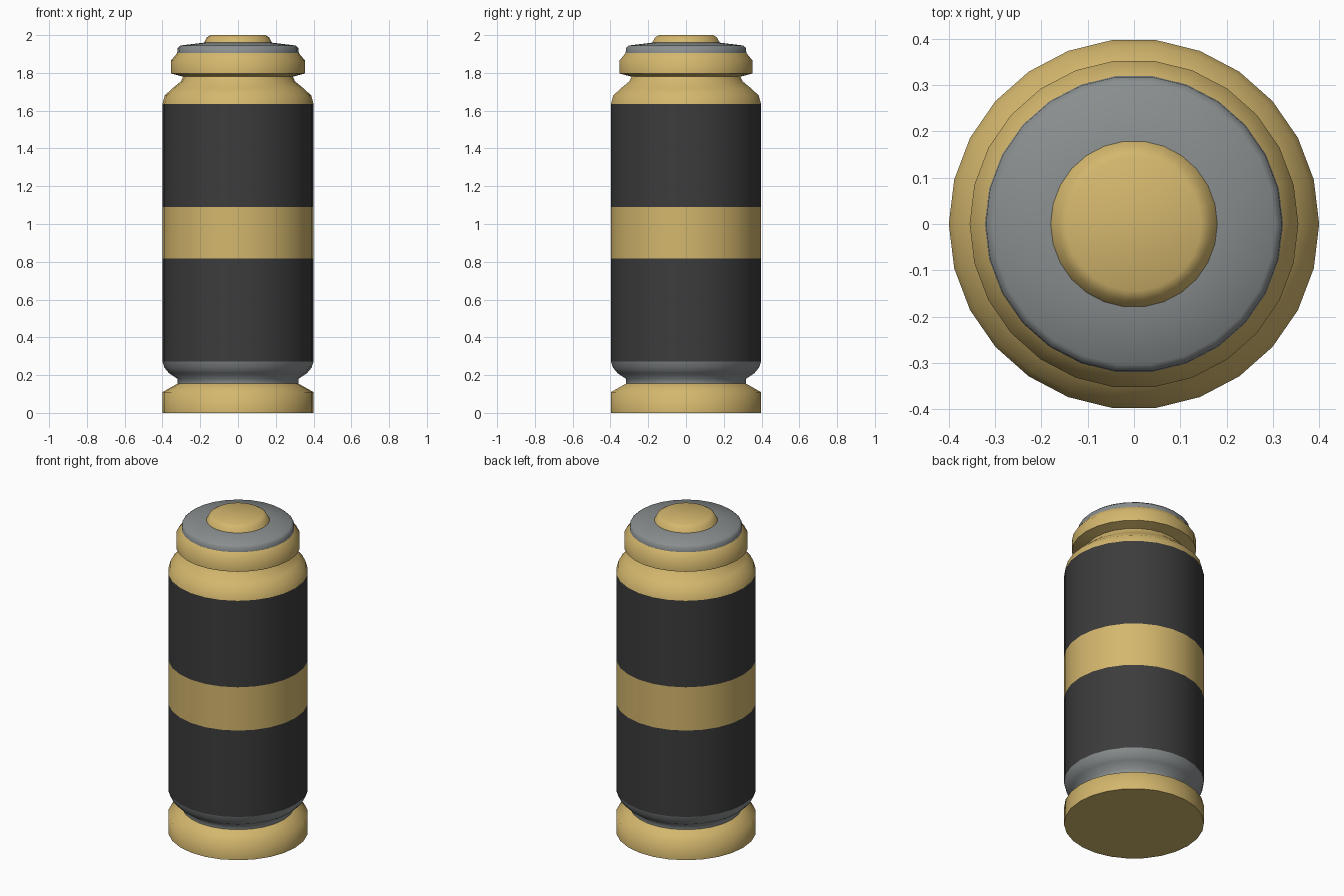
import bpy, bmesh, math

if "Cube" in bpy.data.objects:
    bpy.data.objects.remove(bpy.data.objects["Cube"])

SIDES = 26


def material(name, rgb):
    m = bpy.data.materials.new(name)
    m.diffuse_color = (*rgb, 1.0)
    m.use_nodes = True
    m.node_tree.nodes["Principled BSDF"].inputs["Base Color"].default_value = m.diffuse_color
    return m


brass = material("brass", (0.66, 0.475, 0.155))
steel = material("grey_steel", (0.25, 0.27, 0.275))
dark = material("dark_grip", (0.045, 0.045, 0.045))


def lathe(name, profile, mat, cap_bottom=False, cap_top=False):
    """Spin a (radius, height) profile around z."""
    bm = bmesh.new()
    rings = []
    for r, z in profile:
        rings.append([bm.verts.new((r * math.cos(2 * math.pi * i / SIDES),
                                    r * math.sin(2 * math.pi * i / SIDES), z))
                      for i in range(SIDES)])
    for a, b in zip(rings, rings[1:]):
        for i in range(SIDES):
            j = (i + 1) % SIDES
            bm.faces.new((a[i], a[j], b[j], b[i]))
    if cap_bottom:
        bm.faces.new(rings[0][::-1])
    if cap_top:
        bm.faces.new(rings[-1])
    mesh = bpy.data.meshes.new(name)
    bm.to_mesh(mesh)
    bm.free()
    mesh.materials.append(mat)
    ob = bpy.data.objects.new(name, mesh)
    bpy.context.collection.objects.link(ob)
    bpy.ops.object.select_all(action='DESELECT')
    ob.select_set(True)
    bpy.context.view_layer.objects.active = ob
    bpy.ops.object.shade_smooth_by_angle(angle=math.radians(65))
    return ob


# Foot and the steel collar above it
lathe("base_foot", [(0.40, 0), (0.40, 0.11), (0.32, 0.155)], brass, cap_bottom=True)
lathe("lower_collar", [(0.32, 0.155), (0.32, 0.18), (0.365, 0.21),
                       (0.39, 0.24), (0.40, 0.272)], steel)

# Straight body: two dark sleeves with a brass band between
lathe("lower_sleeve", [(0.40, 0.272), (0.40, 0.817)], dark)
lathe("middle_band", [(0.40, 0.817), (0.40, 1.09)], brass)
lathe("upper_sleeve", [(0.40, 1.09), (0.40, 1.635)], dark)

# Rounded shoulder and neck
lathe("shoulder", [(0.40, 1.635), (0.388, 1.68), (0.345, 1.72),
                   (0.302, 1.755), (0.29, 1.78)], brass)

# Cap ring, steel lid and push button
lathe("cap_ring", [(0.29, 1.78), (0.355, 1.797), (0.355, 1.865), (0.322, 1.905)], brass)
lathe("lid", [(0.322, 1.905), (0.32, 1.932), (0.305, 1.945), (0.18, 1.96)], steel)
lathe("push_button", [(0.18, 1.96), (0.165, 1.988), (0.145, 2.0)], brass, cap_top=True)
